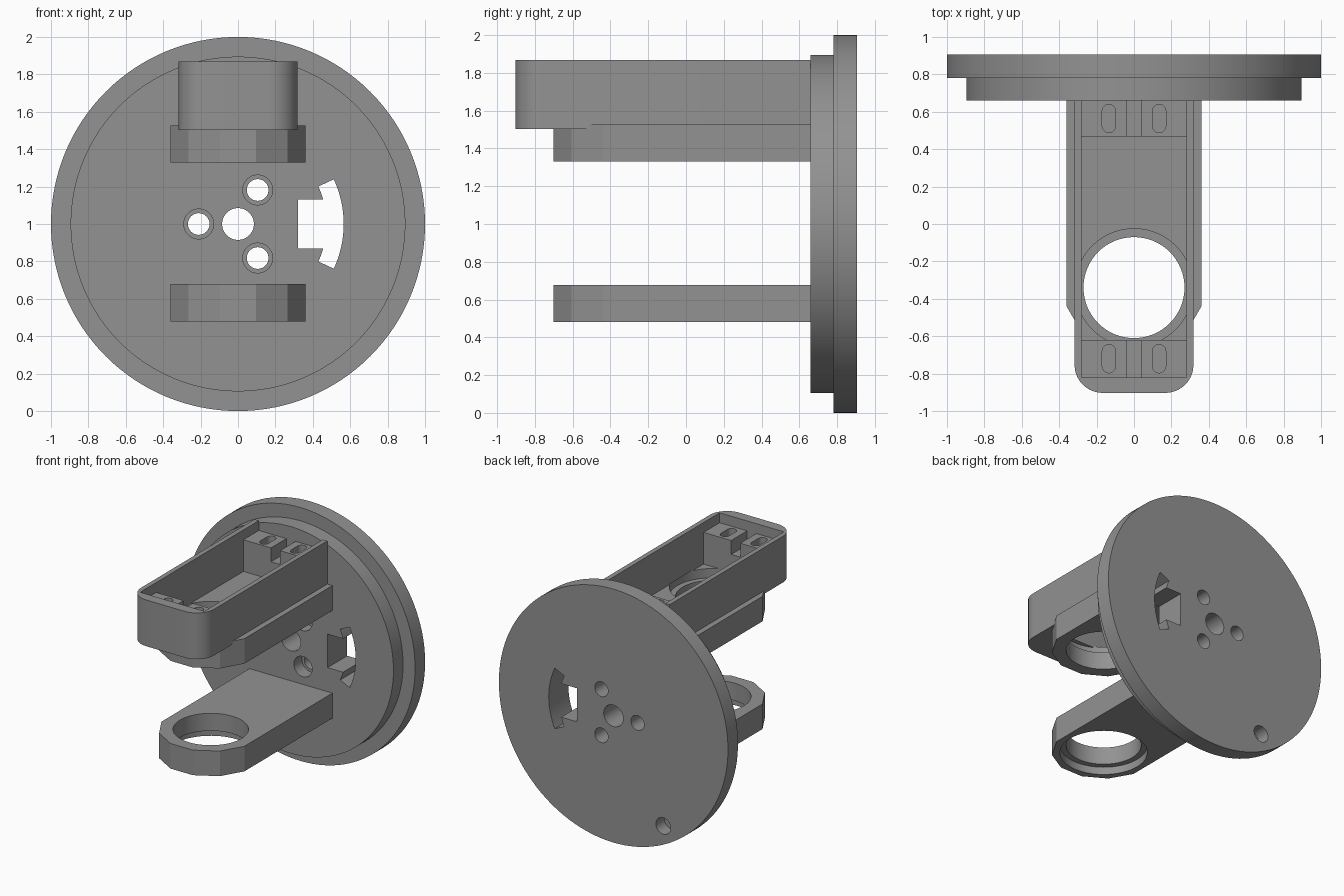
import bpy, bmesh, math
from mathutils import Vector

if "Cube" in bpy.data.objects:
    bpy.data.objects.remove(bpy.data.objects["Cube"])

grey = bpy.data.materials.new("plain_grey")
grey.diffuse_color = (0.29, 0.29, 0.29, 1)
grey.use_nodes = True
grey.node_tree.nodes["Principled BSDF"].inputs["Base Color"].default_value = grey.diffuse_color


def prism(name, outline, lo, hi, axis="Z"):
    """Extrude a flat outline: (x, y) along z, or (x, z) along y."""
    bm = bmesh.new()
    if axis == "Z":
        base, push = [(a, b, lo) for a, b in outline], Vector((0, 0, hi - lo))
    else:
        base, push = [(a, lo, b) for a, b in outline], Vector((0, hi - lo, 0))
    face = bm.faces.new([bm.verts.new(p) for p in base])
    new = bmesh.ops.extrude_face_region(bm, geom=[face])["geom"]
    bmesh.ops.translate(bm, vec=push, verts=[v for v in new if isinstance(v, bmesh.types.BMVert)])
    bmesh.ops.recalc_face_normals(bm, faces=bm.faces)
    mesh = bpy.data.meshes.new(name)
    bm.to_mesh(mesh)
    bm.free()
    mesh.materials.append(grey)
    obj = bpy.data.objects.new(name, mesh)
    bpy.context.collection.objects.link(obj)
    return obj


def arc(cx, cy, r, a0, a1, n):
    """Points on an arc, angles in degrees, both ends included."""
    angles = [math.radians(a0 + (a1 - a0) * i / n) for i in range(n + 1)]
    return [(cx + r * math.cos(a), cy + r * math.sin(a)) for a in angles]


def circle(cx, cy, r, n=48):
    return arc(cx, cy, r, 0, 360 - 360 / n, n - 1)


def rect(x0, x1, y0, y1):
    return [(x0, y0), (x1, y0), (x1, y1), (x0, y1)]


def combine(obj, tools, operation="DIFFERENCE"):
    """Apply a boolean with each helper solid, then remove the unused helpers."""
    bpy.context.view_layer.objects.active = obj
    for tool in tools:
        tool.hide_render = True
        mod = obj.modifiers.new("bool", "BOOLEAN")
        mod.operation, mod.solver, mod.object = operation, "EXACT", tool
        bpy.ops.object.modifier_apply(modifier=mod.name)
        bpy.data.objects.remove(tool)


def smooth(obj, angle=20):
    bpy.ops.object.select_all(action="DESELECT")
    obj.select_set(True)
    bpy.context.view_layer.objects.active = obj
    bpy.ops.object.shade_smooth_by_angle(angle=math.radians(angle))


# Round mounting plate with a raised front step
plate = prism("mounting_plate", circle(0, 1, 1, 128), 0.78, 0.905, "Y")
combine(plate, [prism("step", circle(0, 1, 0.895, 128), 0.66, 0.84, "Y")], "UNION")

# Centre hole, three counterbored screw holes, blind hole at the back
cuts = [prism("cut", circle(0, 1, 0.085), 0.5, 1.1, "Y")]
for deg in (60, 180, 300):
    x, z = 0.21 * math.cos(math.radians(deg)), 1 + 0.21 * math.sin(math.radians(deg))
    cuts.append(prism("cut", circle(x, z, 0.058, 32), 0.5, 1.1, "Y"))
    cuts.append(prism("cut", circle(x, z, 0.08, 32), 0.5, 0.76, "Y"))
cuts.append(prism("cut", circle(-0.435, 0.247, 0.065, 32), 0.8, 1.1, "Y"))

# Cable slot: a curved band joined to a square notch
a = math.degrees(math.asin(0.132 / 0.474))
slot = (arc(0, 1, 0.565, -25, 25, 16) + arc(0, 1, 0.474, 25, a, 4)
        + [(0.32, 1.132), (0.32, 0.868)] + arc(0, 1, 0.474, -a, -25, 4))
cuts.append(prism("cut", slot, 0.5, 1.1, "Y"))
combine(plate, cuts)
smooth(plate)

# Two arms with faceted ends, each with a bore and a bearing seat
HOLE_Y, BORE, SEAT = -0.34, 0.27, 0.315
arm_outline = [(-0.362, 0.665)] + arc(0, HOLE_Y, 0.375, -165, -15, 5) + [(0.362, 0.665)]
for name, lo, hi, s0, s1 in (("lower_arm", 0.48, 0.678, 0.4, 0.54),
                             ("upper_arm", 1.33, 1.527, 1.467, 1.6)):
    arm = prism(name, arm_outline, lo, hi)
    combine(arm, [prism("cut", circle(0, HOLE_Y, BORE, 64), lo - 0.1, hi + 0.1),
                  prism("cut", circle(0, HOLE_Y, SEAT, 64), s0, s1)])
    smooth(arm)

# Open tray with rounded front corners, on top of the upper arm
tray_outline = ([(0.318, 0.66), (-0.318, 0.66)]
                + arc(-0.168, -0.753, 0.15, 180, 270, 10) + arc(0.168, -0.753, 0.15, 270, 360, 10))
tray = prism("tray", tray_outline, 1.503, 1.868)
combine(tray, [prism("cut", rect(-0.28, 0.28, -0.82, 0.8), 1.54, 2),
               prism("cut", circle(0, HOLE_Y, SEAT, 64), 1.4, 1.545)])
smooth(tray)

# Screw blocks at both ends of the tray, each with a middle notch and two slots
for name, y0, y1 in (("front_screw_block", -0.82, -0.62), ("rear_screw_block", 0.468, 0.66)):
    block = prism(name, rect(-0.28, 0.28, y0, y1), 1.53, 1.79)
    mid = (y0 + y1) / 2
    tools = [prism("cut", rect(-0.04, 0.04, y0 - 0.1, y1 + 0.1), 1.68, 2)]
    for x in (-0.134, 0.134):
        pill = arc(x, mid + 0.04, 0.036, 0, 180, 10) + arc(x, mid - 0.04, 0.036, 180, 360, 10)
        tools.append(prism("cut", pill, 1.56, 2))
    combine(block, tools)
    smooth(block)
